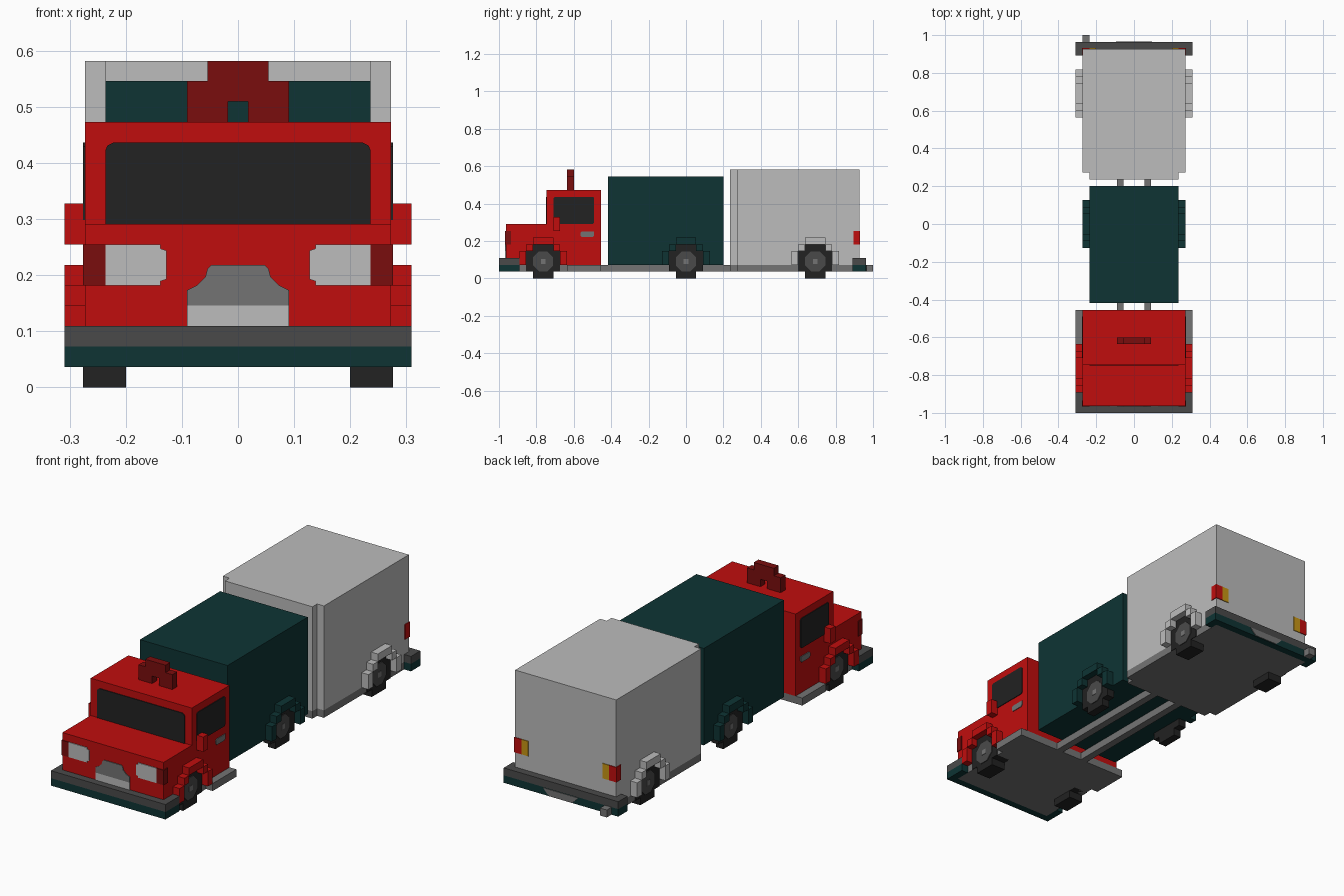
import bpy, bmesh, math
from mathutils import Vector

if "Cube" in bpy.data.objects:
    bpy.data.objects.remove(bpy.data.objects["Cube"], do_unlink=True)

U = 2 / 55      # one block; all sizes below are in blocks, y counted from the front
E = 0.1         # thickness of painted plates, in blocks


def material(name, rgb):
    lin = [((c / 255 + 0.055) / 1.055) ** 2.4 if c > 10 else c / 255 / 12.92 for c in rgb]
    m = bpy.data.materials.new(name)
    m.use_nodes = True
    m.diffuse_color = (*lin, 1)
    m.node_tree.nodes["Principled BSDF"].inputs["Base Color"].default_value = (*lin, 1)
    return m


RED = material("red paint", (192, 13, 13))
DARK_RED = material("dark red", (122, 13, 13))
TEAL = material("dark teal", (14, 52, 52))
WHITE = material("light grey", (188, 188, 188))
GREY = material("mid grey", (116, 116, 116))
STEEL = material("bumper grey", (74, 74, 74))
BLACK = material("near black", (34, 34, 34))
AMBER = material("amber", (200, 150, 20))


def finish(name, bm, mat):
    bmesh.ops.recalc_face_normals(bm, faces=bm.faces)
    for v in bm.verts:
        v.co = Vector((v.co.x, v.co.y - 27.5, v.co.z)) * U
    me = bpy.data.meshes.new(name)
    bm.to_mesh(me)
    bm.free()
    me.materials.append(mat)
    ob = bpy.data.objects.new(name, me)
    bpy.context.collection.objects.link(ob)
    return ob


def boxes(name, mat, *spans):
    """One object from boxes given as (x0, x1, y0, y1, z0, z1)."""
    bm = bmesh.new()
    for x0, x1, y0, y1, z0, z1 in spans:
        vs = bmesh.ops.create_cube(bm, size=1)["verts"]
        for v in vs:
            v.co = Vector(((x0 + x1) / 2 + v.co.x * (x1 - x0),
                           (y0 + y1) / 2 + v.co.y * (y1 - y0),
                           (z0 + z1) / 2 + v.co.z * (z1 - z0)))
    return finish(name, bm, mat)


def plate(name, mat, axis, a, b, pts):
    """Outline extruded from a to b; points are (y, z) along x or (x, z) along y."""
    bm = bmesh.new()
    put = (lambda p, d: (d, p[0], p[1])) if axis == "x" else (lambda p, d: (p[0], d, p[1]))
    f = bm.faces.new([bm.verts.new(put(p, a)) for p in pts])
    new = bmesh.ops.extrude_face_region(bm, geom=[f])["geom"]
    shift = Vector(put((0, 0), b - a))
    for v in new:
        if isinstance(v, bmesh.types.BMVert):
            v.co += shift
    return finish(name, bm, mat)


def sym(pts):
    """Close a right-hand half outline with its mirror image."""
    return pts + [(-x, z) for x, z in reversed(pts)]


# Chassis
boxes("front_floor", GREY, (-7.5, 7.5, 1, 10, 1, 2), (-8.5, 8.5, 10, 15, 1, 2))
boxes("rear_floor", GREY, (-6.5, 6.5, 34, 35, 1, 2), (-7.5, 7.5, 35, 53, 1, 2))
boxes("chassis_rails", GREY, *[(s * 2 - .5, s * 2 + .5, 15, 34, 1, 2) for s in (-1, 1)])
boxes("exhaust_pipe", GREY, (-7.5, -6.5, 54, 55, 1, 2))

# Bumpers: a cross bar with ends wrapping round the corners
for end, bar, wrap in (("front", (0, 1), (1, 3)), ("rear", (53, 54), (52, 53))):
    for part, z, mat in (("lower", 1, TEAL), ("upper", 2, STEEL)):
        boxes(f"{end}_bumper_{part}", mat, (-8.5, 8.5, *bar, z, z + 1),
              *[(s * 8 - .5, s * 8 + .5, *wrap, z, z + 1) for s in (-1, 1)])
plate("rear_number_plate", GREY, "y", 54, 54 + E,
      sym([(1.7, 1.05), (2.2, 1.5), (2.6, 1.95)]))

# Cab and bonnet as one stepped profile
plate("cab", RED, "x", -7.5, 7.5, [(1, 2), (15, 2), (15, 13), (7, 13), (7, 8), (1, 8)])
plate("windscreen", BLACK, "y", 7 - E, 7,
      sym([(6.5, 8), (6.5, 11.6), (6.4, 11.85), (6.1, 12)]))
plate("grille", GREY, "y", 1 - E, 1,
      sym([(2.5, 4), (2.5, 4.75), (2, 5), (1.6, 5.4), (1.5, 5.8), (1.3, 6)]))
boxes("front_number_plate", WHITE, (-2.5, 2.5, 1 - E, 1, 3, 4))

# Roof beacon with a small opening underneath
plate("roof_beacon", DARK_RED, "y", 10, 11,
      sym([(.5, 14), (.5, 13), (2.5, 13), (2.5, 15), (1.5, 15), (1.5, 16)]))

# Cargo bodies
boxes("middle_box", TEAL, (-6.5, 6.5, 16, 33, 2, 15))
boxes("rear_box", WHITE, (-6.5, 6.5, 34, 35, 2, 16), (-7.5, 7.5, 35, 53, 2, 16))

for side, s in (("left", 1), ("right", -1)):
    def X(a, b):
        return min(s * a, s * b), max(s * a, s * b)

    # Cab side details
    plate(f"side_window_{side}", BLACK, "x", s * 7.5, s * (7.5 + E),
          [(8.2, 8), (13.8, 8), (14, 8.2), (14, 11.8), (13.8, 12), (8.2, 12), (8, 11.8), (8, 8.2)])
    plate(f"door_handle_{side}", GREY, "x", s * 7.5, s * (7.5 + E),
          [(12.2, 6.1), (13.8, 6.1), (14, 6.3), (14, 6.9), (12.2, 6.9), (12, 6.7), (12, 6.3)])
    boxes(f"wing_mirror_{side}", RED, (*X(7.5, 8.5), 8, 9, 7, 9))

    # Lamps
    plate(f"headlight_{side}", WHITE, "y", 1 - E, 1,
          [(s * x, z) for x, z in ((6.5, 5), (6.5, 7), (3.8, 7), (3.8, 6.8), (3.5, 6.7),
                                   (3.5, 5.3), (3.8, 5.2), (3.8, 5))])
    boxes(f"front_corner_lamp_{side}", DARK_RED, (*X(6.5, 7.5 + E), 1 - E, 1.8, 5, 7))
    boxes(f"tail_lamp_{side}", RED, (*X(6.5, 7.5 + E), 52.1, 53 + E, 5, 7))
    boxes(f"rear_indicator_{side}", AMBER, (*X(5.5, 6.5), 53, 53 + E, 5, 7))

    # Wheels with stepped arches: axle position, body side, inner tyre side, arch colour
    for axle, c, w, inner, mat in (("front", 6.5, 7.5, 5.5, RED),
                                   ("middle", 27.5, 6.5, 5.5, TEAL),
                                   ("rear", 46.5, 7.5, 5.5, WHITE)):
        tag = f"{axle}_{side}"
        half = [(1.5, 0), (1.5, 1), (2.5, 1), (2.5, 4), (1.5, 4), (1.5, 5)]
        plate(f"tyre_{tag}", BLACK, "x", s * inner, s * (w + E),
              [(c + y, z) for y, z in sym(half)])
        disc = [(c + 1.6 * math.cos(a), 2.5 + 1.6 * math.sin(a))
                for a in (math.pi / 8 + i * math.pi / 4 for i in range(8))]
        plate(f"wheel_disc_{tag}", STEEL, "x", s * (w + E), s * (w + 2 * E), disc)
        boxes(f"hub_{tag}", GREY, (*X(w + 2 * E, w + 2.5 * E), c - .35, c + .35, 2.15, 2.85))
        x = X(w, w + 1)
        boxes(f"wheel_arch_{tag}", mat, (*x, c - 1.5, c + 1.5, 5, 6),
              *[(*x, c + t * 2 - .5, c + t * 2 + .5, 4, 5) for t in (-1, 1)],
              *[(*x, c + t * 3 - .5, c + t * 3 + .5, 2, 4) for t in (-1, 1)])
